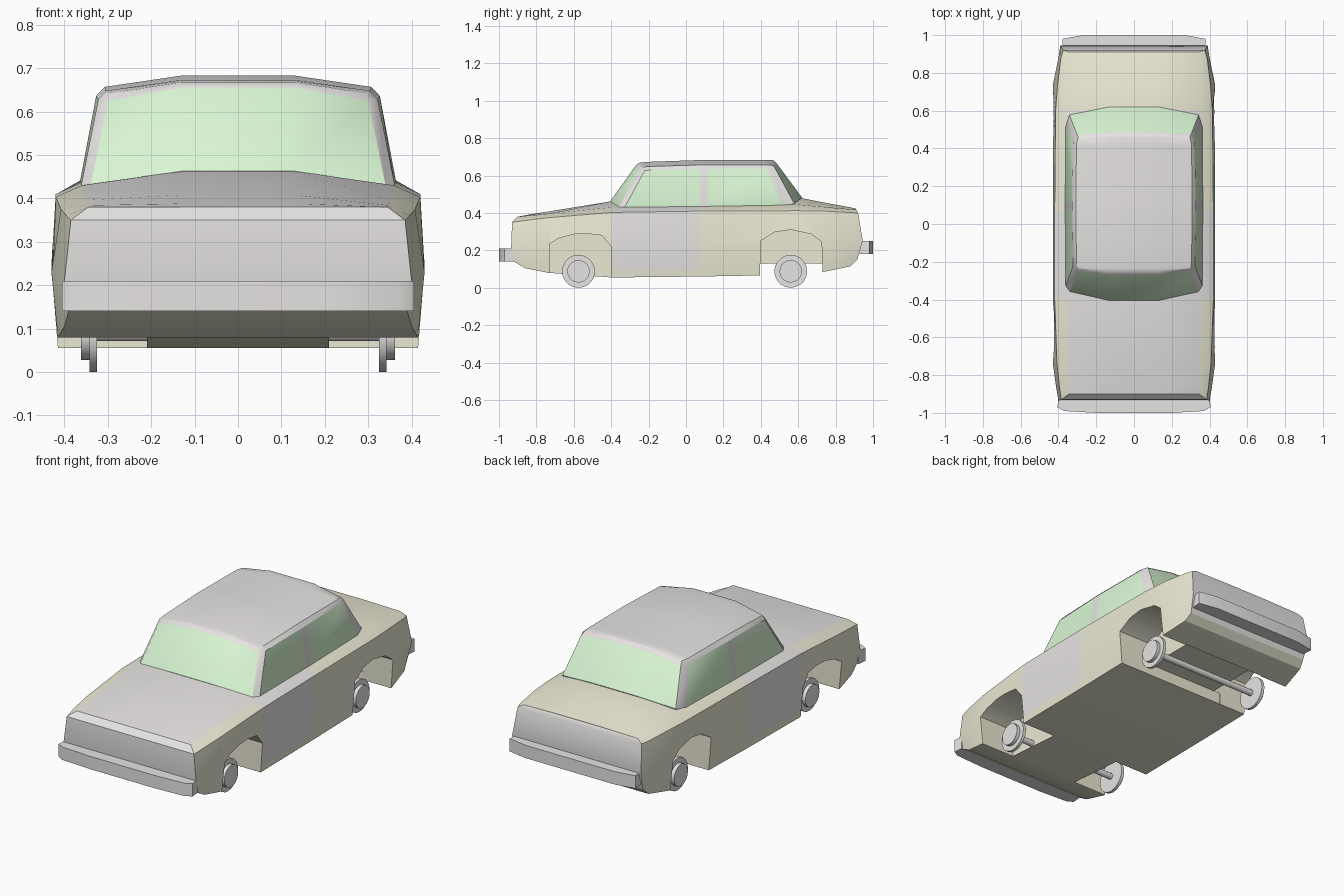
import bpy, bmesh, math
from mathutils import Vector

if "Cube" in bpy.data.objects:
    bpy.data.objects.remove(bpy.data.objects["Cube"])


def material(name, rgb):
    m = bpy.data.materials.new(name)
    m.diffuse_color = (*rgb, 1)
    m.use_nodes = True
    m.node_tree.nodes["Principled BSDF"].inputs["Base Color"].default_value = m.diffuse_color
    return m


MATS = [material("grey", (0.8, 0.77, 0.77)), material("cream", (0.83, 0.82, 0.66)),
        material("glass_green", (0.70, 0.93, 0.66))]
GREY, CREAM, GLASS = 0, 1, 2


def make(name, verts, faces, mats=None, angle=32):
    me = bpy.data.meshes.new(name)
    me.from_pydata([tuple(v) for v in verts], [], faces)
    for m in MATS:
        me.materials.append(m)
    for i, p in enumerate(me.polygons):
        p.material_index = mats[i] if mats else GREY
    bm = bmesh.new()
    bm.from_mesh(me)
    bmesh.ops.recalc_face_normals(bm, faces=bm.faces)
    bm.to_mesh(me)
    bm.free()
    ob = bpy.data.objects.new(name, me)
    bpy.context.collection.objects.link(ob)
    if angle:
        smooth(ob, angle)
    return ob


def activate(ob):
    bpy.ops.object.select_all(action='DESELECT')
    ob.select_set(True)
    bpy.context.view_layer.objects.active = ob


def smooth(ob, angle):
    activate(ob)
    bpy.ops.object.shade_smooth_by_angle(angle=math.radians(angle))


def prism(name, pts, axis, a, b, mat=GREY, angle=32):
    """Extrude a 2D outline along x (points are y, z) or z (points are x, y)."""
    n = len(pts)
    verts = [(t, p, q) if axis == 'x' else (p, q, t) for t in (a, b) for p, q in pts]
    faces = [list(range(n)), list(range(n, 2 * n))]
    faces += [(i, (i + 1) % n, n + (i + 1) % n, n + i) for i in range(n)]
    return make(name, verts, faces, [mat] * len(faces), angle)


def flip(p):
    return (-p[0], p[1], p[2])


def disc(y, z, r, n=20):
    return [(y + r * math.cos(2 * math.pi * i / n), z + r * math.sin(2 * math.pi * i / n))
            for i in range(n)]


# Body: lofted half sections (bottom, mid, shoulder, belt, crown), mirrored
def station(y, zb, mid, sh, belt, crown, xb=0.415):
    return [(xb, y, zb), (mid[0], y, mid[1]), (sh[0], y, sh[1]),
            (belt[0], y, belt[1]), (0.13, y, crown)]


sections = [
    [(0.39, -0.92, 0.14), (0.40, -0.935, 0.21), (0.385, -0.93, 0.35), (0.345, -0.90, 0.38), (0.13, -0.90, 0.38)],
    station(-0.86, 0.105, (0.413, 0.22), (0.395, 0.36), (0.346, 0.384), 0.388, 0.40),
    station(-0.735, 0.08, (0.43, 0.23), (0.408, 0.375), (0.35, 0.396), 0.408),
    station(-0.395, 0.055, (0.43, 0.24), (0.42, 0.403), (0.36, 0.43), 0.463),
    station(0.07, 0.06, (0.43, 0.24), (0.42, 0.41), (0.365, 0.435), 0.45),
    station(0.60, 0.07, (0.43, 0.25), (0.415, 0.412), (0.357, 0.445), 0.483),
    station(0.735, 0.085, (0.43, 0.25), (0.405, 0.41), (0.355, 0.432), 0.456),
    station(0.88, 0.115, (0.40, 0.25), (0.387, 0.402), (0.35, 0.42), 0.43, 0.39),
    [(0.38, 0.915, 0.15), (0.39, 0.945, 0.25), (0.375, 0.92, 0.40), (0.345, 0.91, 0.418), (0.13, 0.91, 0.422)],
]
for s in sections:                      # extra point for the sill line below the door
    s.insert(1, tuple(Vector(s[0]).lerp(Vector(s[1]), 0.22)))
H, R = 6, 12
verts, faces, mats = [], [], []
for s in sections:
    verts += s + [flip(p) for p in reversed(s)]
for k in range(len(sections) - 1):
    for i in range(R):
        j = (i + 1) % R
        faces.append((k * R + i, k * R + j, (k + 1) * R + j, (k + 1) * R + i))
        hood = k < 3 and 4 <= i <= 6
        door = k == 3 and i in (1, 2, 3, 7, 8, 9)
        cowl = k in (3, 4) and 4 <= i <= 6
        mats.append(GREY if hood or door or cowl else CREAM)
for base in (0, (len(sections) - 1) * R):
    for i in range(H - 1):              # nose and tail panels
        faces.append((base + i, base + i + 1, base + R - 2 - i, base + R - 1 - i))
        mats.append(GREY)
body = make("body", verts, faces, mats, None)

# Wheel arches and rear axle channel
front_arch = [(-0.73, -0.1), (-0.73, 0.235), (-0.68, 0.265), (-0.60, 0.286), (-0.53, 0.289),
              (-0.45, 0.28), (-0.40, 0.22), (-0.395, -0.1)]
rear_arch = [(0.395, -0.1), (0.398, 0.25), (0.475, 0.298), (0.56, 0.31), (0.67, 0.287),
             (0.725, 0.245), (0.735, -0.1)]
cuts = []
for side, a, b in (("right", 0.21, 0.6), ("left", -0.6, -0.21)):
    for end, arch in (("front", front_arch), ("rear", rear_arch)):
        cuts.append(prism(f"{side}_{end}_arch_cutter", arch, 'x', a, b, CREAM, None))
cuts.append(prism("axle_channel_cutter", [(0.396, -0.1), (0.396, 0.13), (0.734, 0.13), (0.734, -0.1)],
                  'x', -0.25, 0.25, CREAM, None))
activate(body)
for c in cuts:
    mod = body.modifiers.new("cut", 'BOOLEAN')
    mod.operation, mod.solver, mod.object = 'DIFFERENCE', 'EXACT', c
    bpy.ops.object.modifier_apply(modifier=mod.name)
for c in cuts:
    bpy.data.objects.remove(c, do_unlink=True)
smooth(body, 28)

# Cabin: columns around the glass, belt ring and window-top ring
low = [(0.13, -0.405, 0.463), (0.34, -0.36, 0.43), (0.362, -0.33, 0.427), (0.365, 0.075, 0.433),
       (0.365, 0.115, 0.434), (0.362, 0.515, 0.44), (0.342, 0.578, 0.452), (0.13, 0.62, 0.483)]
high = [(0.13, -0.268, 0.655), (0.30, -0.25, 0.625), (0.322, -0.22, 0.628), (0.327, 0.075, 0.636),
        (0.327, 0.115, 0.636), (0.322, 0.433, 0.638), (0.302, 0.475, 0.642), (0.13, 0.485, 0.665)]
rim = [(0.13, -0.25, 0.668), (0.295, -0.235, 0.642), (0.305, -0.21, 0.648), (0.307, 0.075, 0.657),
       (0.307, 0.115, 0.657), (0.305, 0.42, 0.657), (0.295, 0.46, 0.656), (0.13, 0.468, 0.681)]
skirt = [(x * 0.985, y * 0.985, z - 0.035) for x, y, z in low]
glass_cols = {0, 2, 4, 6, 7, 8, 10, 12, 14, 15}   # screens and side windows
verts, faces, mats = [], [], []
for ring in (skirt, low, high, rim):
    verts += ring + [flip(p) for p in reversed(ring)]
for k in range(3):
    for i in range(16):
        j = (i + 1) % 16
        faces.append((k * 16 + i, k * 16 + j, (k + 1) * 16 + j, (k + 1) * 16 + i))
        mats.append(GLASS if k == 1 and i in glass_cols else GREY)
# Roof: crowned centre strip joined to the rim
T = 48
crown = [T] + [None] * 6 + [T + 7]
crown_l = [T + 15] + [None] * 6 + [T + 8]
for i in range(1, 7):
    y = rim[i][1]
    z = {1: 0.67, 2: 0.673}.get(i, 0.683)
    crown[i], crown_l[i] = len(verts), len(verts) + 1
    verts += [(0.13, y, z), (-0.13, y, z)]
for i in range(7):
    faces.append((crown[i], crown[i + 1], crown_l[i + 1], crown_l[i]))
    for c, edge in ((crown, lambda q: T + q), (crown_l, lambda q: T + 15 - q)):
        f = [c[i], edge(i), edge(i + 1), c[i + 1]]
        faces.append(list(dict.fromkeys(f)))
mats += [GREY] * (len(faces) - len(mats))
make("cabin", verts, faces, mats, 30)

# Bumpers
fb = [(0.40, -0.92), (0.405, -0.97), (0.37, -0.99), (0.20, -1.0)]
rb = [(0.375, 0.92), (0.38, 0.98), (0.27, 1.0)]
for name, half, z0, z1 in (("front_bumper", fb, 0.14, 0.21), ("rear_bumper", rb, 0.18, 0.25)):
    prism(name, half + [(-x, y) for x, y in reversed(half)], 'z', z0, z1)

# Wheels, hubs and axles
for end, y in (("front", -0.575), ("rear", 0.56)):
    for side, s in (("right", 1), ("left", -1)):
        prism(f"{end}_{side}_wheel", disc(y, 0.088, 0.088), 'x', s * 0.325, s * 0.342)
        prism(f"{end}_{side}_hub", disc(y, 0.088, 0.06), 'x', s * 0.34, s * 0.362)
        if end == "front":
            prism(f"front_{side}_axle", disc(y, 0.088, 0.017, 12), 'x', s * 0.2, s * 0.33)
prism("rear_axle", disc(0.56, 0.088, 0.017, 12), 'x', -0.33, 0.33)
